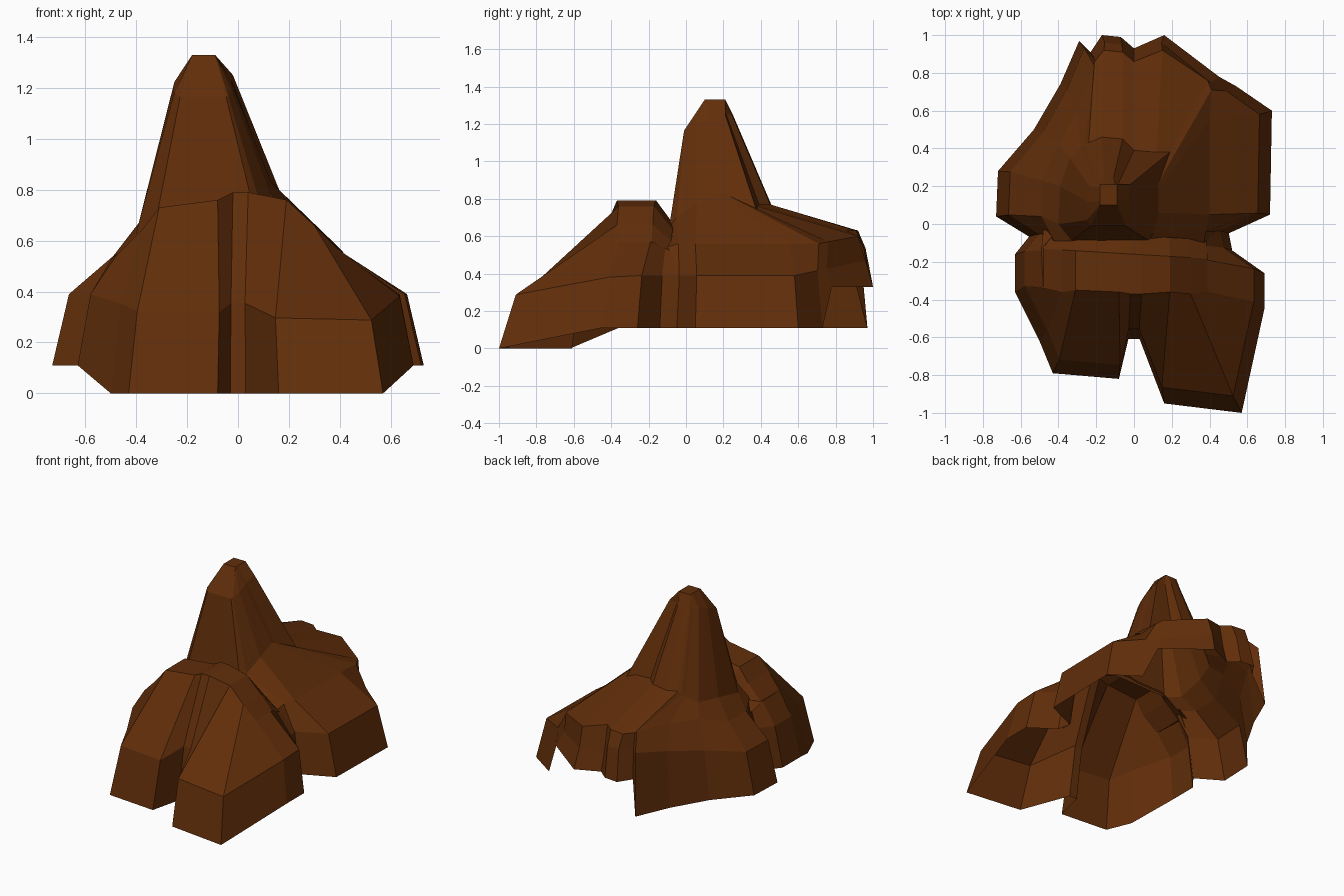
import bpy
import bmesh
from mathutils import Vector

default_cube = bpy.data.objects.get("Cube")
if default_cube:
    bpy.data.objects.remove(default_cube, do_unlink=True)

# One flat earthy colour for everything
earth = bpy.data.materials.new("brown_earth")
earth.use_nodes = True
brown = (0.12, 0.027, 0.003, 1)
earth.diffuse_color = brown
shader = next(node for node in earth.node_tree.nodes if node.type == "BSDF_PRINCIPLED")
shader.inputs["Base Color"].default_value = brown


def clamp(value, low, high):
    return max(low, min(high, value))


def loft_shell(name, rings, closed_from=None, cap=False):
    """Skin a stack of rings (in hundredths of a unit) into a faceted open shell.

    Rings at or above closed_from are joined all the way round."""
    bm = bmesh.new()
    layers = [[bm.verts.new(Vector(point) / 100) for point in ring] for ring in rings]
    count = len(layers[0])
    for level, (lower, upper) in enumerate(zip(layers, layers[1:])):
        closed = closed_from is not None and level >= closed_from
        for i in range(count if closed else count - 1):
            j = (i + 1) % count
            bm.faces.new((lower[i], lower[j], upper[j], upper[i]))
    if cap:
        bm.faces.new(layers[-1])
    bmesh.ops.remove_doubles(bm, verts=bm.verts[:], dist=0.001)
    bmesh.ops.dissolve_degenerate(bm, edges=bm.edges[:], dist=0.001)
    bmesh.ops.recalc_face_normals(bm, faces=bm.faces[:])
    mesh = bpy.data.meshes.new(name)
    bm.to_mesh(mesh)
    bm.free()
    mesh.materials.append(earth)
    shell = bpy.data.objects.new(name, mesh)
    bpy.context.collection.objects.link(shell)
    return shell


# Rear mound: ground outline, from the right side round the back to the left
rear_outline = [
    (-55, -7), (-73, 4), (-72, 28), (-53, 50), (-39, 74), (-29, 97),
    (-23, 91), (-17, 100), (-7, 99), (0, 93), (16, 100), (45, 78),
    (54, 73), (73, 60), (72, 5), (50, -5), (50, -12),
]
# Shoulder where the sides turn into the top
rear_shoulder = [
    (-42, -9, 57), (-49, 4, 54), (-49, 23, 54), (-40, 42, 61), (-30, 60, 62), (-21, 84, 63),
    (-21, 86, 63), (-16, 92, 63), (-6, 91, 63), (0, 86, 63), (15, 92, 60), (39, 76, 57),
    (41, 71, 56), (40, 55, 56), (40, 5, 56), (38, -4, 56), (37, -11, 54),
]
# Foot of the spire
spire_foot = [
    (-33, -9, 64), (-40, 0, 63), (-39, 20, 67), (-34, 35, 68), (-28, 40, 72), (-26, 42, 74),
    (-24, 43, 76), (-17, 46, 76), (-6, 45, 77), (0, 39, 77), (12, 38, 76), (19, 38, 73),
    (13, 22, 82), (13, 18, 83), (13, 6, 78), (10, -5, 70), (8, -9, 65),
]


def rear_ground(x, y):
    # The hem is lifted at the back, leaving an opening
    lifted = y > 75 and x > -25
    return (x, y, 33 if lifted else 11)


def rear_wall(x, y):
    # The wall climbs towards the back, sooner on the right
    start = 27 if x < 0 else 60
    return (x * 0.91, y * 0.95 + 1, 39 + max(0, y - start) * 0.2)


def spire_neck(x, y, z):
    across = clamp(-13.5 + (x + 12) * 0.44, -25, -2)
    depth = 2 + max(y, -6) * 0.5
    return (across, depth, 117 + min(depth, 18) * 0.45)


def spire_tip(x, y, z):
    return (clamp(x, -18, -9), clamp(y, 10, 21), 133)


neck_ring = [spire_neck(*point) for point in spire_foot]
loft_shell(
    "rear_mound_and_spire",
    [
        [rear_ground(*point) for point in rear_outline],
        [rear_wall(*point) for point in rear_outline],
        rear_shoulder,
        spire_foot,
        neck_ring,
        [spire_tip(*point) for point in neck_ring],
    ],
    closed_from=3,
    cap=True,
)

# Front mound: ground outline of two lobes with a crevice between them
front_outline = [
    (-55, -6), (-63, -16), (-63, -36), (-50, -62), (-43, -79), (-8, -82), (-3, -61),
    (3, -61), (16, -95), (57, -100), (69, -45), (69, -26), (52, -14), (50, -4),
]
# Front edge of its crest
front_crest = [
    (-42, -5, 57), (-49, -14, 54), (-48, -34, 54), (-38, -36, 64), (-31, -35, 73),
    (-8, -36, 76), (-2, -37, 79), (4, -37, 79), (19, -36, 76), (30, -37, 66),
    (39, -36, 57), (38, -19, 57), (36, -11, 55), (36, -5, 55),
]


def front_ground(x, y):
    return (x, y, 0 if y < -50 else 11)


def front_wall(x, y):
    return (x * 0.92, y * 0.91, 39 + min(0, y + 40) * 0.17)


def crest_back(x, y, z):
    return (x, max(y, -16 - x * 0.06), z)


def crest_drop(x, y, z):
    # Falls away into the valley in front of the spire
    return (x * 0.98, min(y + 10, -3), z - (z - 45) * 0.4)


crest_back_ring = [crest_back(*point) for point in front_crest]
loft_shell(
    "front_lobes",
    [
        [front_ground(*point) for point in front_outline],
        [front_wall(*point) for point in front_outline],
        front_crest,
        crest_back_ring,
        [crest_drop(*point) for point in crest_back_ring],
    ],
)
